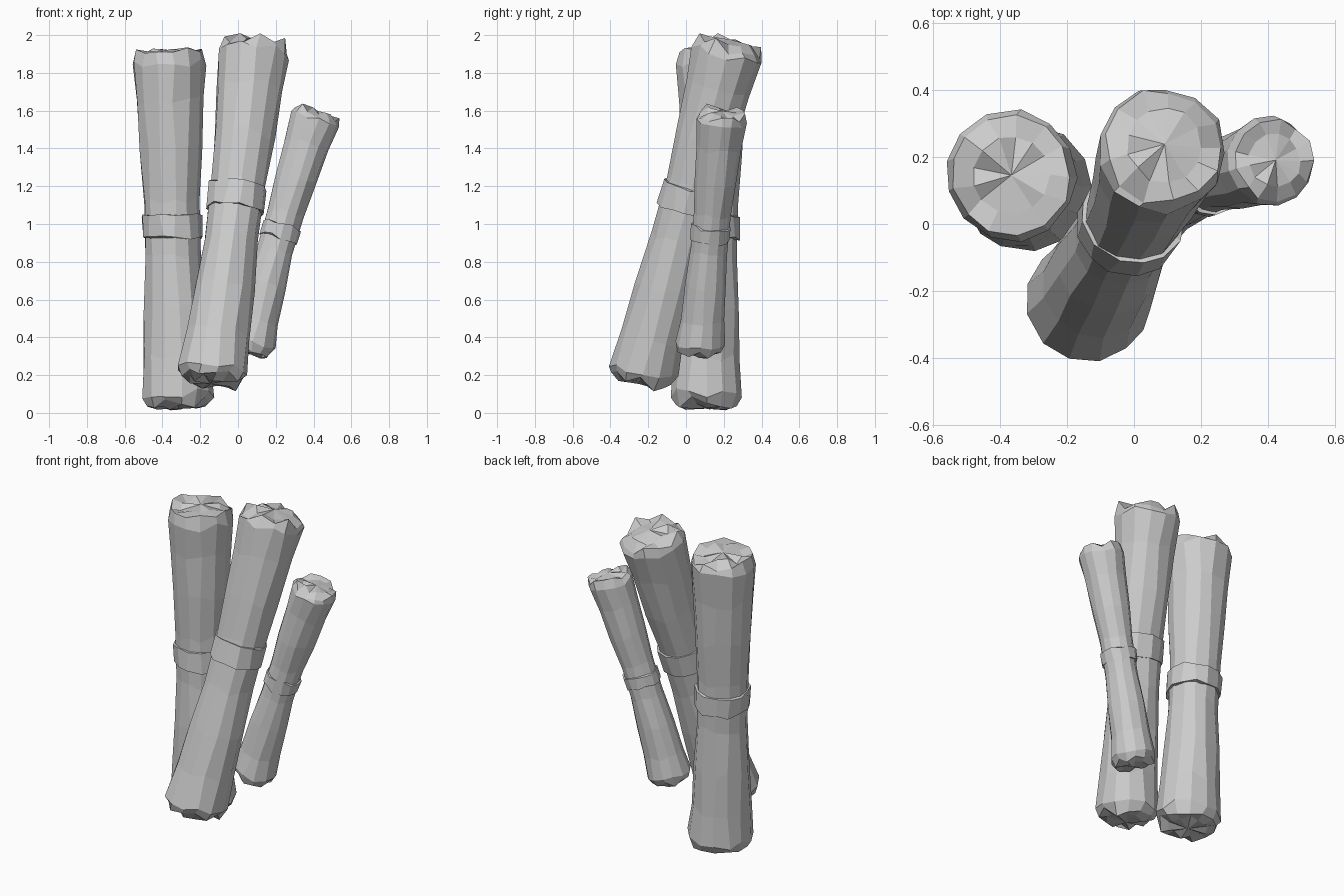
import bpy, bmesh, math, random
from mathutils import Vector

if "Cube" in bpy.data.objects:
    bpy.data.objects.remove(bpy.data.objects["Cube"])

random.seed(4)
SIDES = 13


def lathe(name, start, end, rings, jitter, loop=False, wobble=0.0, arch=Vector()):
    """Low-poly turned shape along an axis; rings = (t, radius, height jitter)."""
    a, b = Vector(start), Vector(end)
    axis = b - a
    rot = Vector((0, 0, 1)).rotation_difference(axis.normalized())
    bm = bmesh.new()
    loops = []
    for t, r, hj in rings:
        row = []
        for i in range(SIDES):
            ang = 2 * math.pi * (i + random.uniform(-wobble, wobble)) / SIDES
            rad = r * (1 + random.uniform(-jitter, jitter))
            p = Vector((rad * math.cos(ang), rad * math.sin(ang), random.uniform(-hj, hj)))
            bow = arch * (4 * t * (1 - t))
            row.append(bm.verts.new(a + axis * t + bow + rot @ p))
        loops.append(row)
    pairs = list(zip(loops, loops[1:]))
    if loop:
        pairs.append((loops[-1], loops[0]))
    for lo, hi in pairs:
        for i in range(SIDES):
            j = (i + 1) % SIDES
            bm.faces.new((lo[i], lo[j], hi[j], hi[i]))
    if not loop:
        for row, t in ((loops[0], -0.004), (loops[-1], 1.006)):
            tip = bm.verts.new(a + axis * t)
            for i in range(SIDES):
                bm.faces.new((row[i], row[(i + 1) % SIDES], tip))
    bmesh.ops.recalc_face_normals(bm, faces=bm.faces)
    mesh = bpy.data.meshes.new(name)
    bm.to_mesh(mesh)
    bm.free()
    obj = bpy.data.objects.new(name, mesh)
    bpy.context.collection.objects.link(obj)
    return obj


def log(name, start, end, r_end, r_mid, band, arch):
    """Flared log with chipped ends plus the rough band around its waist."""
    h = r_end * 0.12
    ln = (Vector(end) - Vector(start)).length
    d = r_end / ln
    rm = (r_end + r_mid) / 2
    lathe(name, start, end, [
        (0.0, r_end * 0.60, h),
        (0.12 * d, r_end * 0.86, h * 1.4),
        (0.36 * d, r_end * 1.0, h),
        (0.14, rm * 1.03, h),
        (0.28, rm * 0.96, h),
        (0.42, r_mid, h),
        (0.58, r_mid * 1.01, h),
        (0.72, rm * 0.98, h),
        (0.86, rm * 1.05, h),
        (1 - 0.32 * d, r_end * 1.02, h),
        (1 - 0.08 * d, r_end * 0.92, h * 1.8),
        (1.0, r_end * 0.60, h),
    ], 0.025, wobble=0.12, arch=arch)
    lo, hi = band
    inner, outer = r_mid * 0.95, r_mid * 1.10
    lathe(name + "_band", start, end, [
        (lo, inner, 0.003), (lo, outer, 0.012), (hi, outer, 0.012), (hi, inner, 0.003),
    ], 0.03, loop=True, wobble=0.15, arch=arch)


# left upright log, front leaning log, small right log
log("left_log", (-0.32, 0.105, 0.03), (-0.365, 0.145, 1.91), 0.192, 0.147,
    (0.475, 0.54), Vector((-0.005, 0.0, 0)))
log("front_log", (-0.145, -0.245, 0.16), (0.09, 0.235, 1.965), 0.188, 0.143,
    (0.505, 0.575), Vector((0.01, 0.0, 0)))
log("small_log", (0.055, 0.07, 0.32), (0.42, 0.19, 1.59), 0.132, 0.096,
    (0.475, 0.53), Vector((-0.015, 0.0, 0)))
